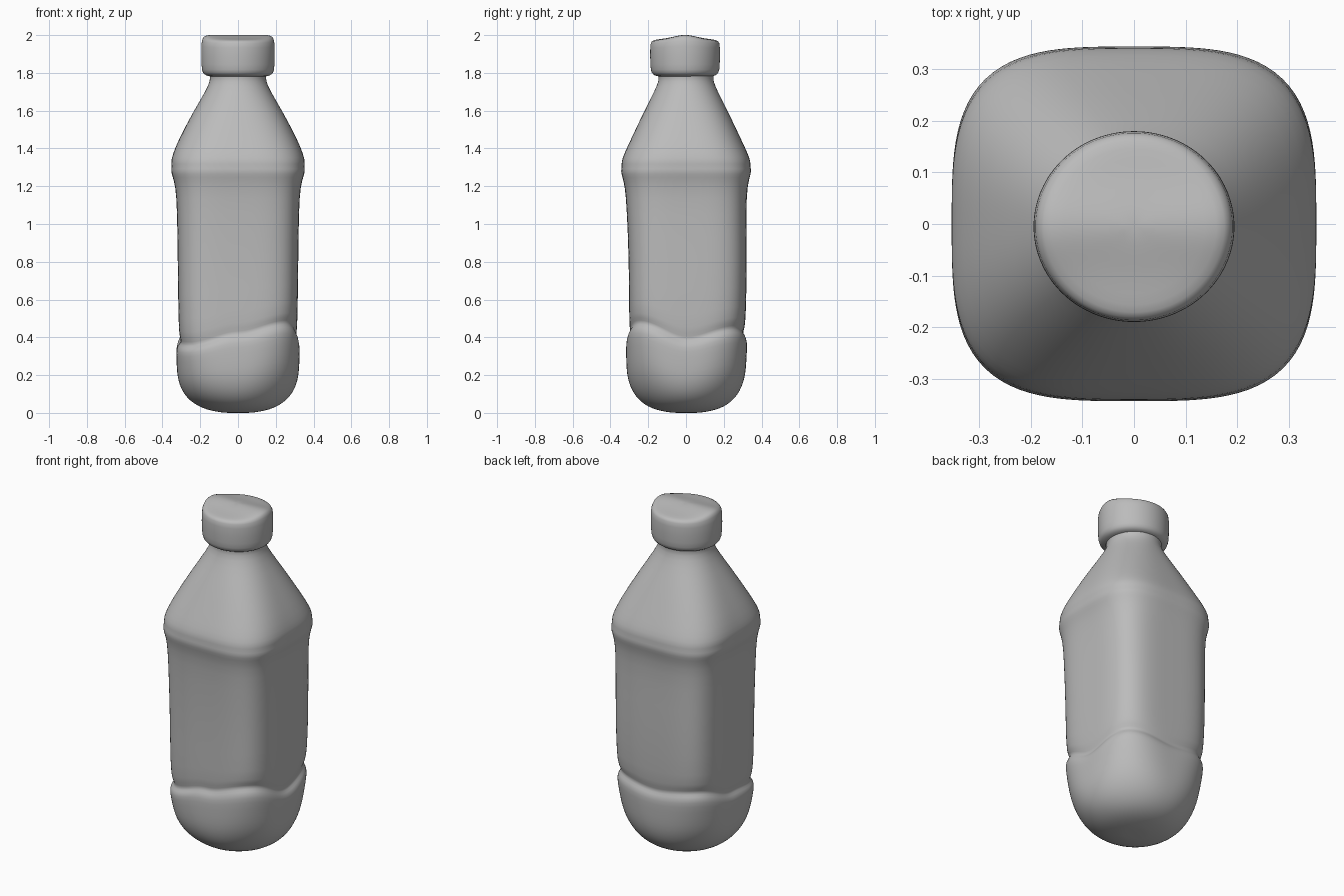
import bpy, bmesh, math

default_cube = bpy.data.objects.get("Cube")
if default_cube:
    bpy.data.objects.remove(default_cube)

COLOUR = (0.5, 0.5, 0.5, 1)
grey = bpy.data.materials.new("plain_grey")
grey.use_nodes = True
grey.diffuse_color = COLOUR
grey.node_tree.nodes["Principled BSDF"].inputs["Base Color"].default_value = COLOUR

SEGMENTS = 64
GROOVE = 0.42
# Groove height at each side and corner, counter-clockwise from the left side
GROOVE_WAVE = [0.39, 0.45, 0.42, 0.45, 0.38, 0.36, 0.42, 0.48]


def bump(value, centre, width):
    """Soft bell curve that is one at its centre."""
    return math.exp(-((value - centre) / width) ** 2)


def groove_shift(angle):
    """Blend the groove height smoothly around the bottle."""
    count = len(GROOVE_WAVE)
    place = angle / math.tau * count
    index = int(place)
    blend = (1 - math.cos((place - index) * math.pi)) / 2
    here = GROOVE_WAVE[index % count]
    following = GROOVE_WAVE[(index + 1) % count]
    return here + (following - here) * blend - GROOVE


def body_point(height, radius, angle):
    """Rounded square in the middle, turning circular at the neck and base."""
    squareness = 2 + 2 * max(0, min(1, (height / 0.5) ** 1.5, (1.76 - height) / 0.65))
    c, s = math.cos(angle), math.sin(angle)
    reach = radius * (abs(c) ** squareness + abs(s) ** squareness) ** (-1 / squareness)
    depth = 0.98 - 0.06 * bump(height, 1.5, 0.15)
    lean = 0.012 * bump(height, 0.7, 0.3)
    fade = max(0, 1 - abs(height - GROOVE) / 0.38)
    return (reach * c, reach * s * depth + lean, height + fade * groove_shift(angle))


def cap_point(height, radius, angle):
    """Round cap with a soft grip ridge across its top."""
    x = radius * math.cos(angle)
    y = radius * math.sin(angle) * 0.95
    top = max(0, min(1, (height - 1.94) / 0.035))
    return (x, y - 0.005, height + 0.026 * top * bump(y, 0, 0.09))


def loft(name, profile, point, close_bottom=False, close_top=False):
    """Skin a stack of rings placed by the given rule."""
    bm = bmesh.new()
    angles = [math.tau * i / SEGMENTS for i in range(SEGMENTS)]
    loops = [[bm.verts.new(point(height, radius, angle)) for angle in angles]
             for height, radius in profile]
    for low, high in zip(loops, loops[1:]):
        for i in range(SEGMENTS):
            j = (i + 1) % SEGMENTS
            bm.faces.new((low[i], low[j], high[j], high[i]))
    if close_bottom:
        bm.faces.new(loops[0][::-1])
    if close_top:
        bm.faces.new(loops[-1])
    mesh = bpy.data.meshes.new(name)
    bm.to_mesh(mesh)
    bm.free()
    mesh.materials.append(grey)
    mesh.shade_smooth()
    obj = bpy.data.objects.new(name, mesh)
    bpy.context.collection.objects.link(obj)
    smooth = obj.modifiers.new("smooth", "SUBSURF")
    smooth.levels = smooth.render_levels = 1


# Rounded base swelling up to the groove
BASE_HEIGHT, BASE_RADIUS, BASE_STEPS = 0.32, 0.326, 10
base = []
for step in range(1, BASE_STEPS + 1):
    turn = step / BASE_STEPS * math.pi / 2
    rise = 1 - max(0, math.cos(turn)) ** 0.71
    base.append((BASE_HEIGHT * rise, BASE_RADIUS * math.sin(turn) ** 0.71))
base.insert(0, (0, base[0][1] * 0.7))

# Groove, label panel, ridged shoulder and neck
upper = [
    (0.375, 0.327), (0.4, 0.316), (GROOVE, 0.299), (0.445, 0.31),
    (0.5, 0.315), (0.8, 0.319), (1.08, 0.322), (1.2, 0.331),
    (1.25, 0.346), (1.28, 0.355), (1.305, 0.351), (1.33, 0.355),
    (1.37, 0.345), (1.44, 0.318), (1.6, 0.234), (1.7, 0.173),
    (1.76, 0.146), (1.785, 0.15),
]
loft("bottle_body", base + upper, body_point, close_bottom=True)

# Cap, starting at the neck rim
cap = [
    (1.782, 0.15), (1.786, 0.17), (1.8, 0.188), (1.83, 0.194), (1.95, 0.196),
    (1.969, 0.187), (1.975, 0.165), (1.975, 0.11), (1.975, 0.06), (1.975, 0.02),
]
loft("bottle_cap", cap, cap_point, close_top=True)
